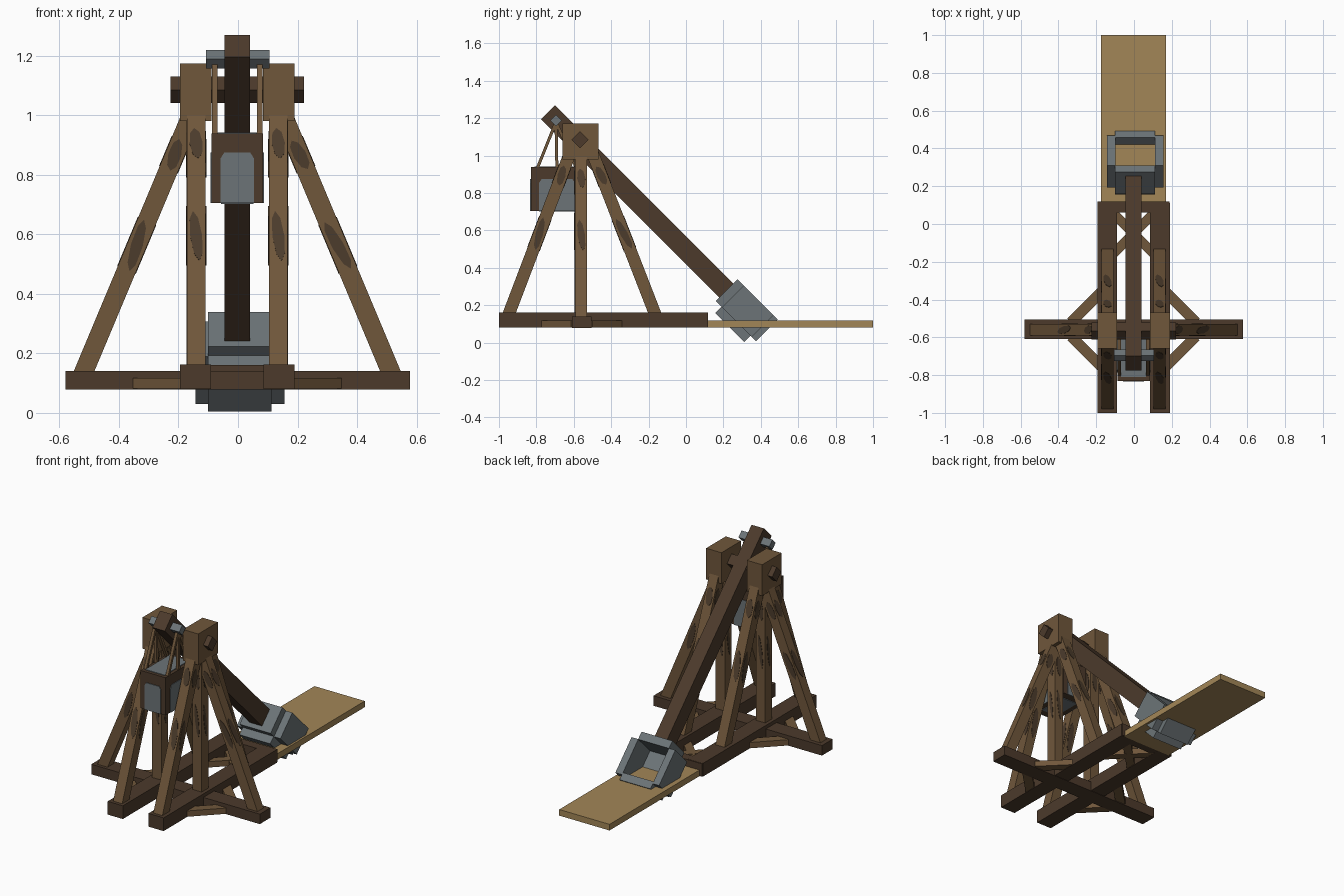
import bpy, bmesh, math
from mathutils import Vector, Matrix

old = bpy.data.objects.get("Cube")
if old:
    bpy.data.objects.remove(old, do_unlink=True)


def material(name, rgb):
    lin = [((c / 255 + 0.055) / 1.055) ** 2.4 for c in rgb] + [1.0]
    m = bpy.data.materials.new(name)
    m.use_nodes = True
    m.diffuse_color = lin
    m.node_tree.nodes["Principled BSDF"].inputs["Base Color"].default_value = lin
    return m


WOOD = material("weathered wood", (112, 87, 59))
DARK = material("dark wood", (76, 58, 43))
KNOT = material("wood knots", (76, 60, 44))
PLANK = material("pale plank", (162, 134, 87))
IRON = material("grey iron", (108, 116, 119))
CX = -0.0025  # centre line of the frame


def finish(name, bm, mats):
    me = bpy.data.meshes.new(name)
    bm.to_mesh(me)
    bm.free()
    for m in mats:
        me.materials.append(m)
    ob = bpy.data.objects.new(name, me)
    bpy.context.collection.objects.link(ob)
    return ob


def beam(name, a, b, w, d, mat, side=(1, 0, 0), knots=()):
    """Square timber from a to b; w is its width along side, d its depth."""
    a, b = Vector(a), Vector(b)
    z = (b - a).normalized()
    x = Vector(side)
    x = (x - z * x.dot(z)).normalized()
    y = z.cross(x)
    frame = Matrix((x, y, z)).transposed().to_4x4()
    frame.translation = (a + b) / 2
    length = (b - a).length
    bm = bmesh.new()
    bmesh.ops.create_cube(bm, size=1, matrix=frame @ Matrix.Diagonal((w, d, length, 1)))
    # thin pointed knot marks on the four long faces
    for t, half_len, half_wid in knots:
        for k in range(4):
            turn = Matrix.Rotation(k * math.pi / 2, 4, 'Z')
            out = (w if k % 2 == 0 else d) / 2
            pose = (frame @ turn @ Matrix.Translation((out, 0, (t - 0.5) * length))
                    @ Matrix.Rotation(math.radians(7), 4, 'X')
                    @ Matrix.Diagonal((1, half_wid, half_len, 1))
                    @ Matrix.Rotation(math.pi / 2, 4, 'Y'))
            made = bmesh.ops.create_cone(bm, cap_ends=True, segments=8, radius1=1,
                                         radius2=1, depth=0.004, matrix=pose)
            for v in made["verts"]:
                for f in v.link_faces:
                    f.material_index = 1
    return finish(name, bm, [mat, KNOT])


def block(name, x, y, z, mat):
    a = ((x[0] + x[1]) / 2, (y[0] + y[1]) / 2, z[0])
    return beam(name, a, (a[0], a[1], z[1]), x[1] - x[0], y[1] - y[0], mat)


# base frame
block("cross_beam", (-0.58, 0.577), (-0.61, -0.505), (0.078, 0.14), DARK)
block("rear_beam", (CX - 0.19, CX + 0.19), (0.06, 0.118), (0.081, 0.161), DARK)
block("launch_plank", (-0.175, 0.17), (0.11, 1.0), (0.08, 0.118), PLANK)
for s, label in ((-1, "right"), (1, "left")):
    def px(v):
        return CX + s * v

    def span(p, q):
        return sorted((px(p), px(q)))

    block(label + "_rail", span(0.088, 0.192), (-1.0, 0.112), (0.08, 0.162), DARK)
    beam(label + "_rear_brace", (px(0.33), -0.52, 0.1), (px(0.15), -0.34, 0.1),
         0.036, 0.056, WOOD, (0, 0, 1))
    beam(label + "_front_brace", (px(0.33), -0.595, 0.1), (px(0.15), -0.775, 0.1),
         0.036, 0.056, WOOD, (0, 0, 1))
    beam(label + "_diagonal_tie", (px(0.13), 0.08, 0.1 + s * 0.001),
         (px(-0.13), -0.18, 0.1 + s * 0.001), 0.036, 0.05, WOOD, (0, 0, 1))

    # upright, raking legs and bearing block
    marks = ((0.5, 0.09, 0.02), (0.84, 0.055, 0.022))
    block(label + "_bearing_block", span(0.087, 0.192), (-0.66, -0.468), (0.98, 1.173), WOOD)
    beam(label + "_post", (px(0.138), -0.563, 0.1), (px(0.138), -0.563, 1.0),
         0.064, 0.066, WOOD, knots=((0.55, 0.1, 0.012), (0.84, 0.065, 0.018)))
    beam(label + "_front_leg", (px(0.138), -0.958, 0.125), (px(0.138), -0.61, 1.04),
         0.062, 0.066, WOOD, knots=marks)
    beam(label + "_rear_leg", (px(0.138), -0.154, 0.125), (px(0.138), -0.51, 1.04),
         0.062, 0.066, WOOD, knots=marks)
    beam(label + "_outer_leg", (px(0.525), -0.56, 0.115), (px(0.15), -0.56, 1.01),
         0.06, 0.064, WOOD, (0, 1, 0), knots=marks)

    # hangers of the counterweight
    for end, y in (("front", -0.80), ("middle", -0.69), ("rear", -0.58)):
        beam(f"{label}_{end}_hanger", (px(0.075), y, 0.92), (px(0.075), -0.695, 1.18),
             0.018, 0.016, WOOD)

# axle, throwing arm and the bar at its short end
beam("axle", (-0.226, -0.567, 1.085), (0.222, -0.567, 1.085), 0.063, 0.063, DARK, (0, 1, 1))
beam("throwing_arm", (CX, -0.7375, 1.2325), (CX, 0.217, 0.278), 0.085, 0.106, DARK)
beam("hanger_bar", (-0.107, -0.695, 1.188), (0.105, -0.695, 1.188), 0.044, 0.044, IRON, (0, 1, 1))

# counterweight box with arched iron panels on its sides
BX, BY = CX, -0.69
block("counterweight_box", (BX - 0.086, BX + 0.086), (-0.83, -0.55), (0.705, 0.938), DARK)
block("counterweight_load", (BX - 0.066, BX + 0.066), (-0.81, -0.57), (0.93, 0.942), IRON)
block("counterweight_base", (BX - 0.055, BX + 0.055), (-0.785, -0.595), (0.701, 0.71), IRON)


def arched_panel(name, angle, half, out):
    bm = bmesh.new()
    outline = [(-half, 0.705), (half, 0.705), (half, 0.855), (half - 0.012, 0.874),
               (0.012 - half, 0.874), (-half, 0.855)]
    face = bm.faces.new([bm.verts.new((u, -out, z)) for u, z in outline])
    grown = bmesh.ops.extrude_face_region(bm, geom=[face])
    tops = [v for v in grown["geom"] if isinstance(v, bmesh.types.BMVert)]
    bmesh.ops.translate(bm, verts=tops, vec=(0, -0.005, 0))
    bmesh.ops.recalc_face_normals(bm, faces=bm.faces)
    bm.transform(Matrix.Translation((BX, BY, 0)) @ Matrix.Rotation(angle, 4, 'Z'))
    finish(name, bm, [IRON])


for i, label in enumerate(("front", "left", "rear", "right")):
    across = i % 2 == 0
    arched_panel(label + "_panel", i * math.pi / 2,
                 0.056 if across else 0.095, 0.139 if across else 0.085)


# scoop at the long end: walls measured along (u) and square to (v) the arm
def scoop_part(name, x, u, v):
    mid = (v[0] + v[1]) / 2
    ends = [((x[0] + x[1]) / 2, (k + mid) / math.sqrt(2), (mid - k) / math.sqrt(2)) for k in u]
    beam(name, ends[0], ends[1], x[1] - x[0], v[1] - v[0], IRON)


WALL = (0.27, 0.435)
scoop_part("scoop_floor", (-0.10, 0.112), (-0.002, 0.217), (0.223, 0.272))
scoop_part("scoop_inner_wall", (-0.10, 0.112), (-0.045, 0.003), WALL)
scoop_part("scoop_outer_wall", (-0.10, 0.112), (0.214, 0.26), WALL)
scoop_part("scoop_right_wall", (-0.143, -0.099), (0.002, 0.227), WALL)
scoop_part("scoop_left_wall", (0.111, 0.157), (0.002, 0.227), WALL)
